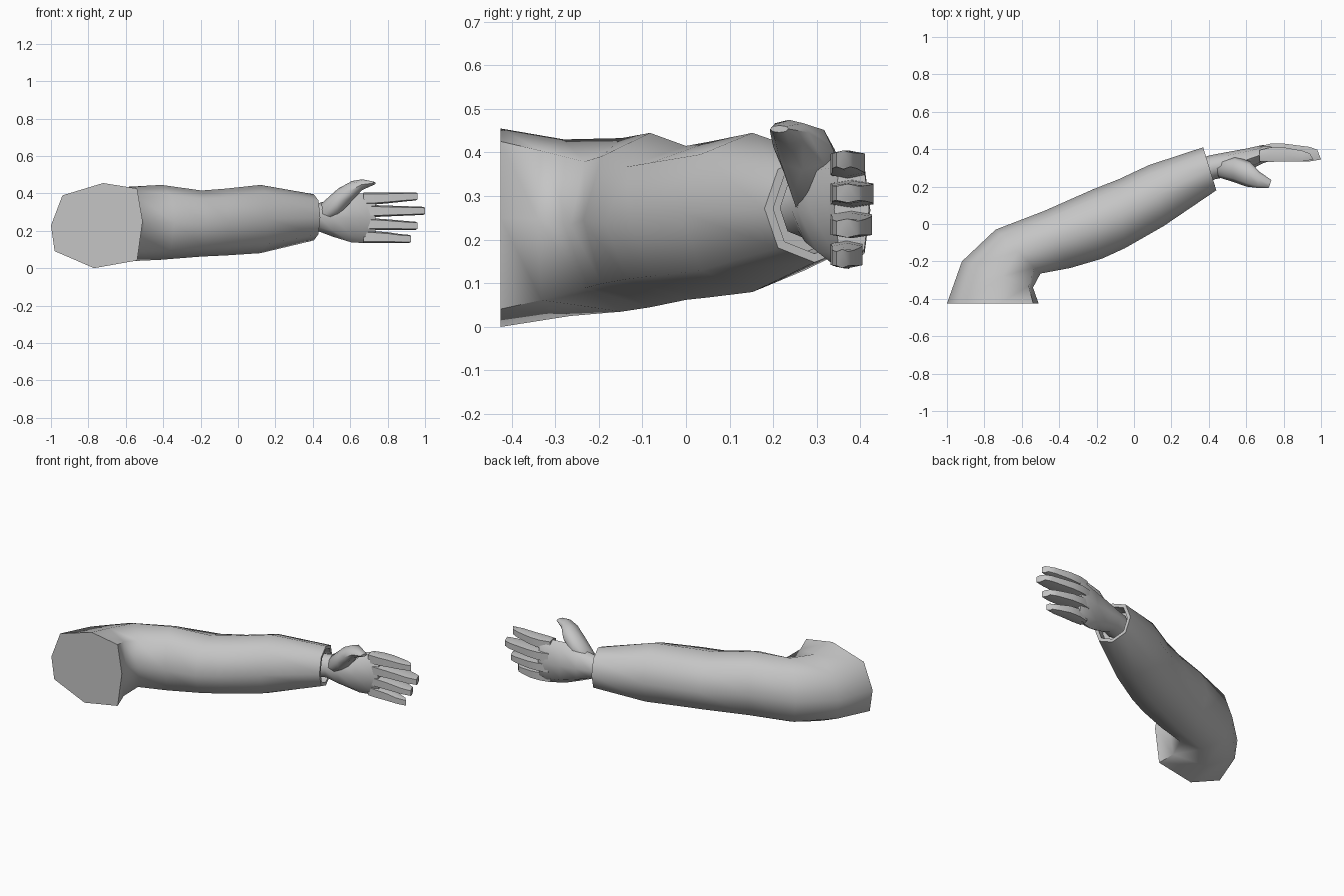
import bpy, bmesh, math

if "Cube" in bpy.data.objects:
    bpy.data.objects.remove(bpy.data.objects["Cube"])

grey = bpy.data.materials.new("light_grey")
grey.diffuse_color = (0.56, 0.56, 0.56, 1)
grey.use_nodes = True
grey.node_tree.nodes["Principled BSDF"].inputs["Base Color"].default_value = grey.diffuse_color

# Cross-sections: u runs from the outer to the inner side, v runs upward
ROUND = [(0, 1), (.73, .73), (1, 0), (.73, -.73), (0, -1), (-.73, -.73), (-1, 0), (-.73, .73)]
SHOULDER = [(.14, 1), (.88, .87), (1, .1), (.88, -.82), (-.06, -1), (-.92, -.6), (-1, 0), (-.75, .71)]
BOXY = [(1, .75), (1, -.75), (0, -1), (-1, -.75), (-1, .75), (0, 1)]


def loft(name, sections, profiles, sharp=58):
    """Skin sections (outer x, outer y, inner x, inner y, low z, high z) and cap both ends."""
    bm = bmesh.new()
    rings = []
    for i, (ax, ay, bx, by, z0, z1) in enumerate(sections):
        profile = profiles[min(i, len(profiles) - 1)]
        ring = []
        for u, v in profile:
            s, t = (u + 1) / 2, (v + 1) / 2
            ring.append(bm.verts.new((ax + (bx - ax) * s, ay + (by - ay) * s, z0 + (z1 - z0) * t)))
        rings.append(ring)
    n = len(rings[0])
    for a, b in zip(rings, rings[1:]):
        for j in range(n):
            k = (j + 1) % n
            bm.faces.new((a[j], a[k], b[k], b[j]))
    bm.faces.new(rings[0])
    bm.faces.new(rings[-1])
    bmesh.ops.recalc_face_normals(bm, faces=bm.faces)
    # Smooth shading with creases at steep edges
    for f in bm.faces:
        f.smooth = True
    for e in bm.edges:
        e.smooth = e.calc_face_angle(0) < math.radians(sharp)
    mesh = bpy.data.meshes.new(name)
    bm.to_mesh(mesh)
    bm.free()
    mesh.materials.append(grey)
    ob = bpy.data.objects.new(name, mesh)
    bpy.context.collection.objects.link(ob)
    return ob


# Sleeve: shoulder cap, bend, forearm, then a lip folded into the cuff
loft("sleeve", [
    (-1.0, -.425, -.51, -.425, 0, .455),
    (-.92, -.20, -.54, -.34, .025, .43),
    (-.74, -.03, -.50, -.265, .035, .433),
    (-.48, .07, -.34, -.235, .045, .445),
    (-.22, .185, -.17, -.185, .062, .415),
    (-.08, .24, -.05, -.13, .068, .425),
    (.08, .315, .16, -.01, .08, .445),
    (.37, .41, .44, .18, .148, .395),
    (.375, .39, .434, .20, .168, .375),
    (.31, .36, .37, .17, .168, .375),
], [SHOULDER, SHOULDER, ROUND], 62)

# Palm, starting inside the cuff
loft("palm", [
    (.33, .345, .38, .215, .20, .345),
    (.41, .368, .435, .24, .20, .345),
    (.50, .385, .515, .255, .168, .37),
    (.60, .403, .61, .285, .138, .393),
    (.69, .423, .69, .325, .133, .403),
    (.735, .42, .735, .34, .145, .395),
], [ROUND])

# Thumb, rising forward from the palm
loft("thumb", [
    (.44, .34, .45, .25, .23, .345),
    (.54, .36, .53, .225, .28, .425),
    (.62, .335, .60, .20, .36, .466),
    (.67, .28, .66, .193, .418, .475),
    (.735, .235, .72, .193, .446, .462),
], [ROUND])

# Fingers: tip x, back of finger y, root z range, tip z range
fingers = {
    "index_finger": (.96, .41, .338, .405, .362, .405),
    "middle_finger": (1.0, .43, .272, .338, .285, .328),
    "ring_finger": (.96, .427, .203, .268, .205, .248),
    "little_finger": (.925, .405, .134, .20, .135, .178),
}
for name, (tip, back, r0, r1, t0, t1) in fingers.items():
    def section(x, f, outer, inner, lean=0):
        return (x - lean, outer, x, inner, r0 + (t0 - r0) * f, r1 + (t1 - r1) * f)
    loft(name, [
        section(.67, 0, back - .015, .335),
        section(.73, .1, back, .332),
        section(.80, .35, back, .335),
        section(tip - .06, .8, back - .018, .335),
        section(tip, 1, back - .033, .345, .02),
    ], [BOXY])
